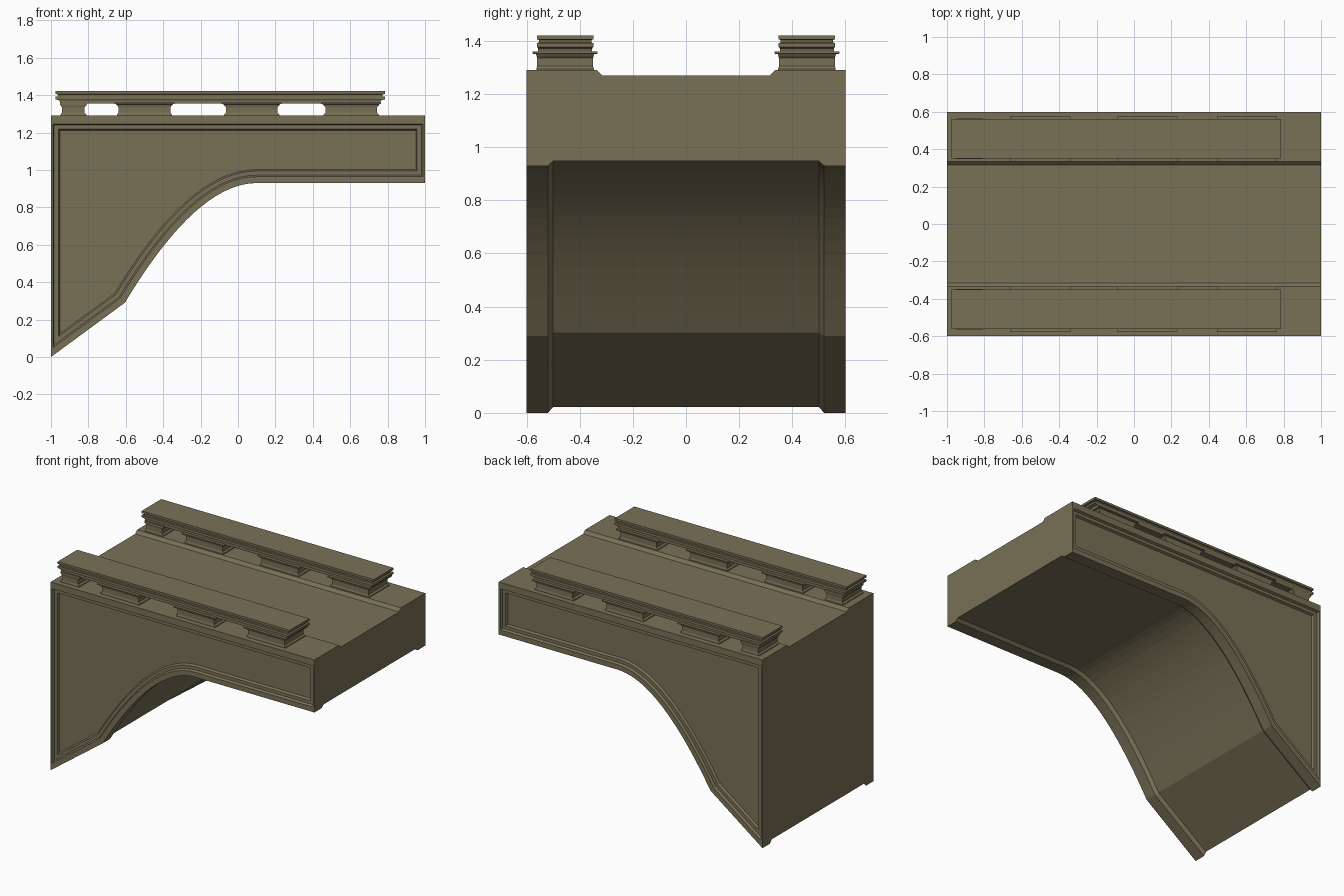
import bpy, bmesh
from mathutils import Vector

if "Cube" in bpy.data.objects:
    bpy.data.objects.remove(bpy.data.objects["Cube"])

stone = bpy.data.materials.new("olive stone")
stone.diffuse_color = (0.19, 0.165, 0.095, 1)
stone.use_nodes = True
stone.node_tree.nodes["Principled BSDF"].inputs["Base Color"].default_value = stone.diffuse_color


def loft(name, rings):
    """Skin a list of equal-length closed rings and cap both ends."""
    bm = bmesh.new()
    vr = [[bm.verts.new(p) for p in r] for r in rings]
    n = len(vr[0])
    for a, b in zip(vr, vr[1:]):
        for i in range(n):
            j = (i + 1) % n
            bm.faces.new((a[i], a[j], b[j], b[i]))
    bm.faces.new(vr[0])
    bm.faces.new(vr[-1])
    bmesh.ops.recalc_face_normals(bm, faces=bm.faces)
    me = bpy.data.meshes.new(name)
    bm.to_mesh(me)
    bm.free()
    me.materials.append(stone)
    ob = bpy.data.objects.new(name, me)
    bpy.context.collection.objects.link(ob)
    return ob


# side profile: slanted foot, curved haunch, flat soffit, top
SEG = 18
p0, p1, p2 = Vector((-0.605, 0.29)), Vector((-0.22, 0.93)), Vector((0.1, 0.93))
arch = []
for i in range(SEG + 1):
    t = i / SEG
    arch.append(p0 * (1 - t) ** 2 + p1 * 2 * t * (1 - t) + p2 * t * t)
profile = [Vector((-1, 0))] + arch + [Vector((1, 0.93)), Vector((1, 1.29)), Vector((-1, 1.29))]
N = len(profile)


def section(y, bottom=0, top=0, left=0, right=0):
    """Profile at depth y, each edge moved inward by its own distance."""
    dist = [bottom] * (N - 3) + [right, top, left]
    norm = []
    for i in range(N):
        e = (profile[(i + 1) % N] - profile[i]).normalized()
        norm.append(Vector((-e.y, e.x)))
    ring = []
    for i, p in enumerate(profile):
        a, b, da, db = norm[i - 1], norm[i], dist[i - 1], dist[i]
        det = a.x * b.y - a.y * b.x
        ring.append((p.x + (da * b.y - db * a.y) / det, y,
                     p.y + (a.x * db - b.x * da) / det))
    return ring


# bridge body: stepped side panel, raised edge ribs, sunken deck
half = [
    (0.570, 0.072, 0.078, 0.047, 0.049),
    (0.585, 0.064, 0.071, 0.040, 0.042),
    (0.585, 0.042, 0.051, 0.017, 0.019),
    (0.600, 0.034, 0.044, 0.010, 0.012),
    (0.600, 0, 0, 0, 0),
    (0.520, 0, 0, 0, 0),
    (0.500, 0.018, 0, 0, 0),
    (0.335, 0.018, 0, 0, 0),
    (0.315, 0.018, 0.02, 0, 0),
]
loft("bridge_body", [section(-s[0], *s[1:]) for s in half] +
     [section(*s) for s in reversed(half)])


def stack(name, cx, cy, hx, hy, levels):
    """Rectangular moulding: levels are (z, outward step in x, step in y)."""
    rings = []
    for z, ox, oy in levels:
        x, y = hx + ox, hy + oy
        rings.append([(cx - x, cy - y, z), (cx + x, cy - y, z),
                      (cx + x, cy + y, z), (cx - x, cy + y, z)])
    return loft(name, rings)


rail = [(1.355, -0.025, -0.004), (1.372, -0.02, -0.004), (1.378, 0, 0), (1.392, 0, 0),
        (1.394, -0.012, -0.007), (1.404, -0.012, -0.007), (1.406, 0, 0), (1.421, 0, 0)]
post = [(1.285, 0.01, 0.0), (1.295, 0.01, 0.0), (1.306, 0, -0.003), (1.335, 0, -0.003),
        (1.346, 0.01, 0.0), (1.351, 0.012, 0.002), (1.352, 0.022, 0.014), (1.360, 0.022, 0.014)]
end_post = [(z, min(ox, 0.012), min(oy, 0)) for z, ox, oy in post]

# parapets on both edges of the deck
for side, cy in (("front", -0.455), ("back", 0.455)):
    stack(side + "_handrail", -0.095, cy, 0.88, 0.106, rail)
    stack(side + "_end_post", -0.88, cy, 0.06, 0.108, end_post)
    for i, cx in enumerate((-0.5, 0.073, 0.605)):
        stack(f"{side}_post_{i + 1}", cx, cy, 0.138, 0.108, post)
